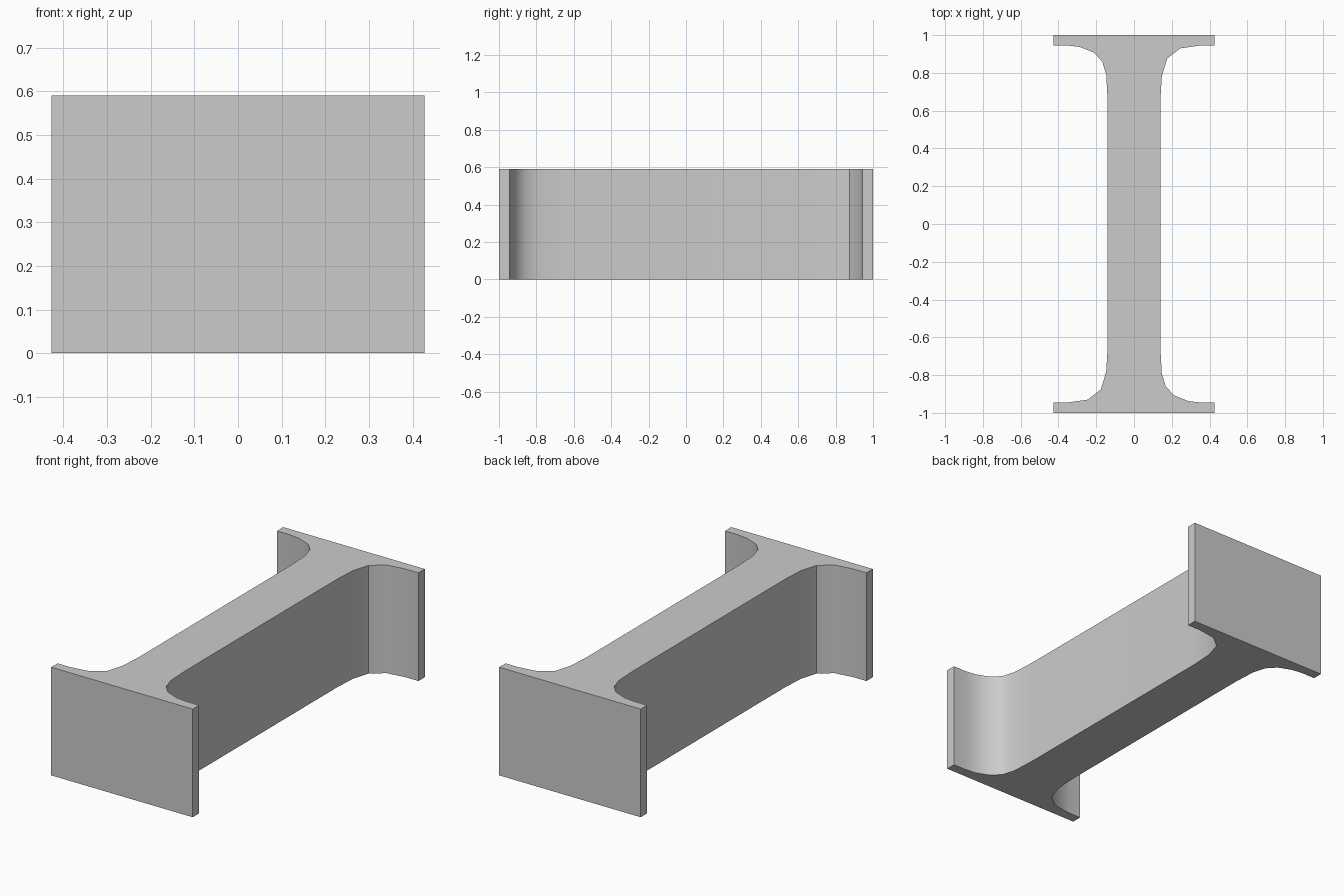
import bpy
import bmesh
from mathutils import Vector

cube = bpy.data.objects.get("Cube")
if cube:
    bpy.data.objects.remove(cube, do_unlink=True)

HEIGHT = 0.59

grey = bpy.data.materials.new("plain grey")
grey.use_nodes = True
colour = (0.6, 0.6, 0.6, 1.0)
grey.diffuse_color = colour
grey.node_tree.nodes["Principled BSDF"].inputs["Base Color"].default_value = colour

# Right half of the outline, front to back: flange, fillet, web, creased fillet, flange
half = [
    (0.427, -1.0), (0.427, -0.945), (0.35, -0.945), (0.285, -0.937),
    (0.212, -0.907), (0.168, -0.86), (0.147, -0.79), (0.14, -0.66),
    (0.14, 0.66), (0.147, 0.78), (0.175, 0.875), (0.245, 0.93),
    (0.35, 0.945), (0.427, 0.945), (0.427, 1.0),
]
# The left half is the right half turned half a circle
outline = half + [(-x, -y) for x, y in half]

# Extrude the outline upward into the beam
bm = bmesh.new()
base = bm.faces.new([bm.verts.new((x, y, 0)) for x, y in outline])
top = bmesh.ops.extrude_face_region(bm, geom=[base], use_keep_orig=True)
bmesh.ops.translate(bm, vec=Vector((0, 0, HEIGHT)),
                    verts=[v for v in top["geom"] if isinstance(v, bmesh.types.BMVert)])
bmesh.ops.recalc_face_normals(bm, faces=bm.faces)

# Smooth the fillets, keeping the flange corners and the two creases sharp
for face in bm.faces:
    face.smooth = abs(face.normal.z) < 0.5
for edge in bm.edges:
    a, b = edge.verts
    crease = abs(abs(a.co.x) - 0.175) < 0.001 and abs(a.co.x - b.co.x) < 0.001
    edge.smooth = edge.calc_face_angle(0) < 0.7 and not crease

mesh = bpy.data.meshes.new("beam")
bm.to_mesh(mesh)
bm.free()
mesh.materials.append(grey)
beam = bpy.data.objects.new("beam", mesh)
bpy.context.collection.objects.link(beam)
